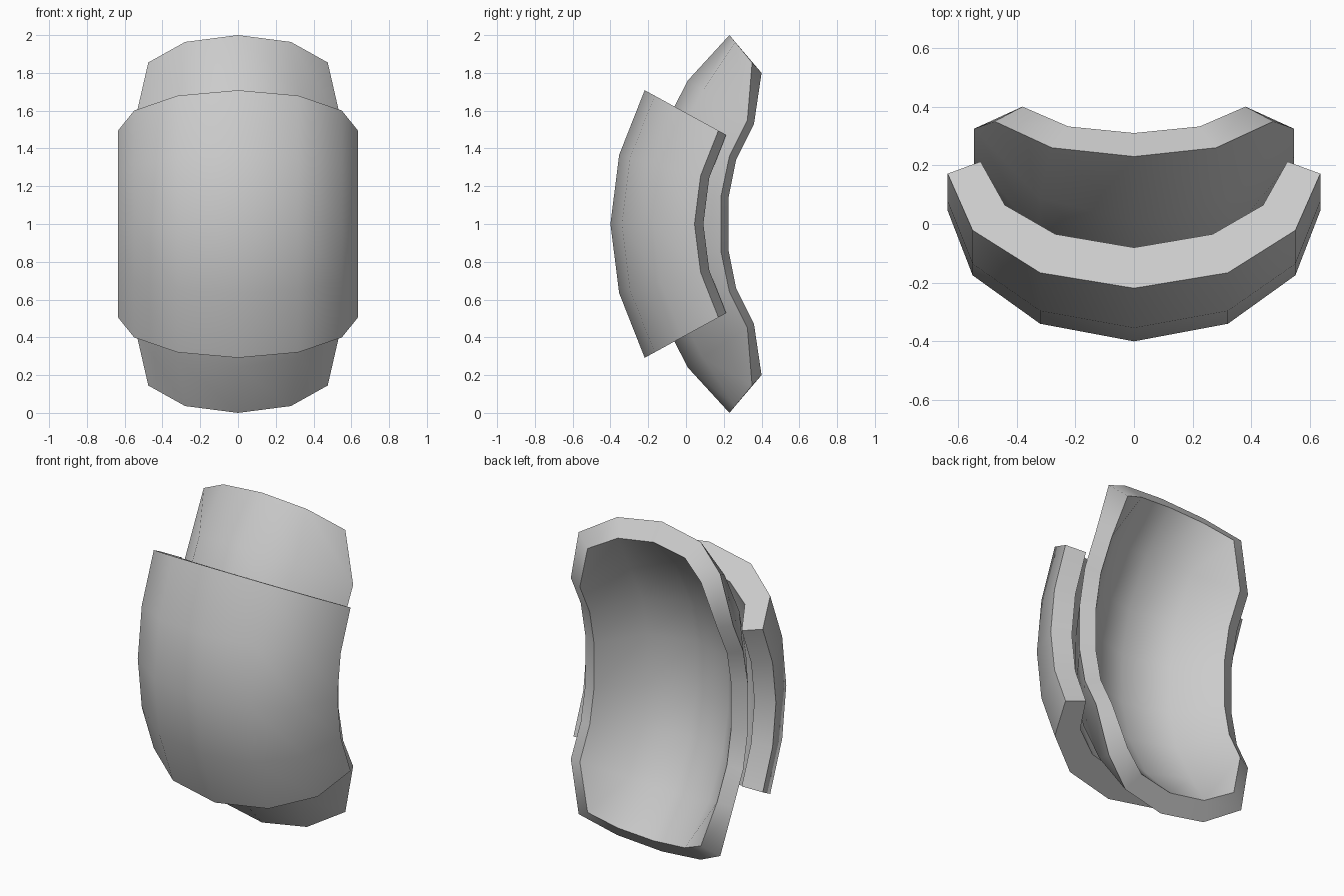
import bpy, bmesh, math

if "Cube" in bpy.data.objects:
    bpy.data.objects.remove(bpy.data.objects["Cube"])


def mirror_x(row):
    """Extend a half row (x >= 0, starting at x = 0) to both sides."""
    return [(-x, y, z) for x, y, z in reversed(row[1:])] + row


def mirror_z(rows):
    """Extend rows above z = 1 downwards by reflection."""
    return rows + [[(x, y, 2 - z) for x, y, z in r] for r in reversed(rows) if r[0][2] > 1.001]


def make_shell(name, outer, inner):
    """Closed solid between two equal grids of points."""
    bm = bmesh.new()
    o, i = [[[bm.verts.new(p) for p in mirror_x(r)] for r in g] for g in (outer, inner)]
    n, m = len(o), len(o[0])
    for a in range(n - 1):
        for b in range(m - 1):
            for g in (o, i):
                bm.faces.new((g[a][b], g[a + 1][b], g[a + 1][b + 1], g[a][b + 1]))
        for b in (0, m - 1):
            bm.faces.new((o[a][b], o[a + 1][b], i[a + 1][b], i[a][b]))
    for b in range(m - 1):
        for a in (0, n - 1):
            bm.faces.new((o[a][b], o[a][b + 1], i[a][b + 1], i[a][b]))
    bmesh.ops.recalc_face_normals(bm, faces=bm.faces)
    mesh = bpy.data.meshes.new(name)
    bm.to_mesh(mesh)
    bm.free()
    obj = bpy.data.objects.new(name, mesh)
    bpy.context.collection.objects.link(obj)
    bpy.ops.object.select_all(action='DESELECT')
    obj.select_set(True)
    bpy.context.view_layer.objects.active = obj
    bpy.ops.object.shade_smooth_by_angle(angle=math.radians(50))
    return obj


# Hard cap: cross-section swept on a vertical arc about a point behind it
ARC_Y, STEP = 1.075, math.radians(14.35)


def sweep(section):
    rows = []
    for k in (2, 1, 0):
        c, s = math.cos(k * STEP), math.sin(k * STEP)
        rows.append([(x, ARC_Y - (ARC_Y - y) * c, 1 + (ARC_Y - y) * s) for x, y in section])
    return mirror_z(rows)


make_shell("outer_cap",
           sweep([(0, -.40), (.32, -.34), (.55, -.175), (.635, .045)]),
           sweep([(0, -.242), (.268, -.19), (.44, -.077), (.523, .092)]))


# Inner pad: lofted between a centre line and a side edge
def loft(centre, edge):
    rows = []
    for (cy, cz), (ex, ey, ez) in zip(centre, edge):
        t = .25
        rows.append([(0, cy, cz),
                     (.59 * ex, cy + t * (ey - cy), cz + t * (ez - cz)),
                     (ex, ey, ez)])
    return mirror_z(rows)


make_shell("inner_pad",
           loft([(.23, 2.0), (.01, 1.76), (-.145, 1.46), (-.215, 1.17)],
                [(.475, .35, 1.855), (.545, .325, 1.55), (.545, .23, 1.36), (.545, .185, 1.145)]),
           loft([(.31, 1.905), (.105, 1.69), (-.04, 1.41), (-.10, 1.15)],
                [(.38, .40, 1.80), (.46, .36, 1.53), (.46, .265, 1.34), (.46, .225, 1.14)]))
